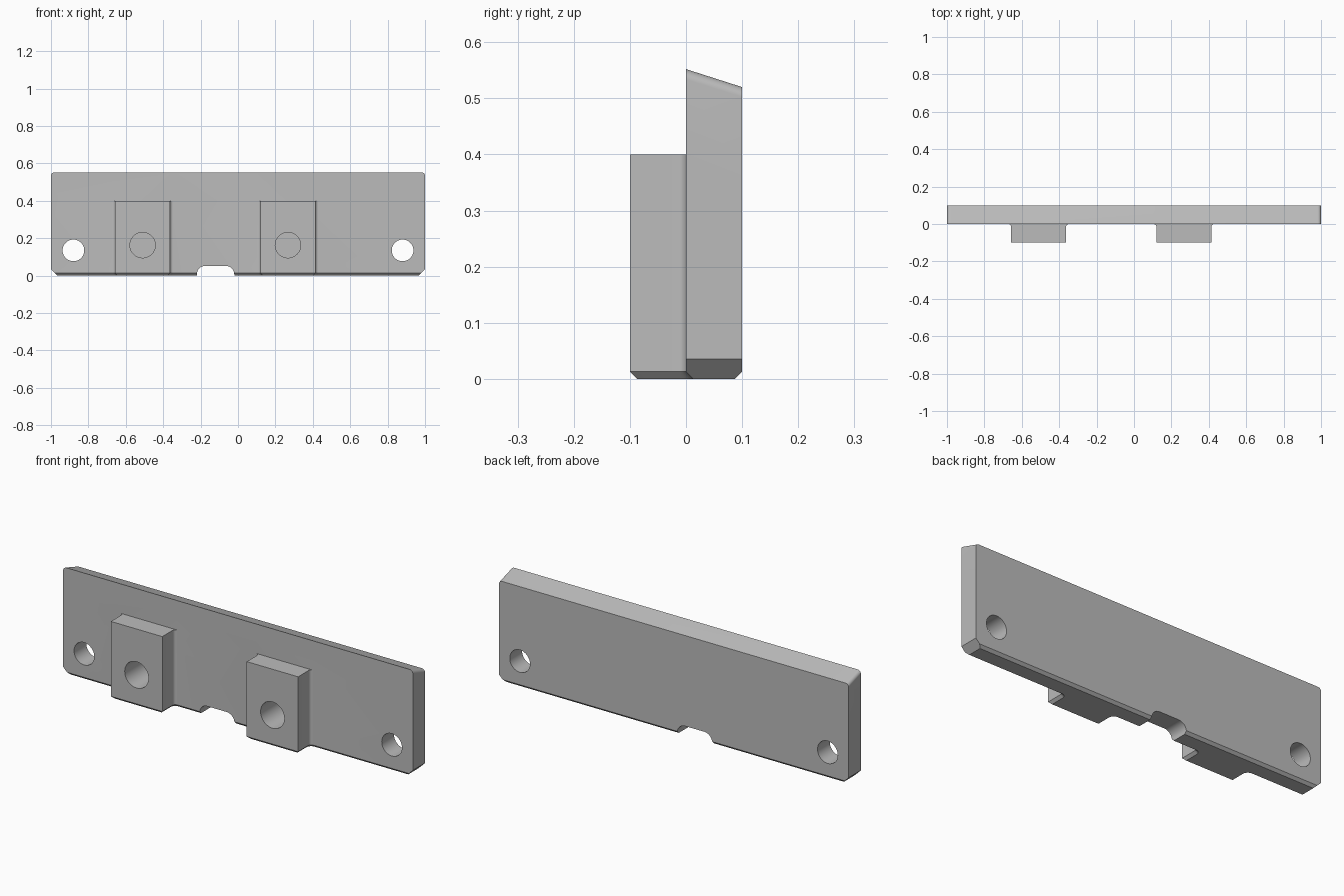
import bpy, bmesh, math
from mathutils import Vector

cube = bpy.data.objects.get("Cube")
if cube:
    bpy.data.objects.remove(cube, do_unlink=True)

CHAMFER, FILLET = 0.013, 0.015
BLOCKS = (-0.51, 0.267)
HALF = 0.147

grey = bpy.data.materials.new("plain grey")
grey.use_nodes = True
colour = (0.5, 0.5, 0.5, 1)
grey.diffuse_color = colour
grey.node_tree.nodes["Principled BSDF"].inputs["Base Color"].default_value = colour


def arc(cx, cy, r, start, end, steps=8):
    angles = [math.radians(start + (end - start) * i / steps) for i in range(steps + 1)]
    return [(cx + r * math.cos(a), cy + r * math.sin(a)) for a in angles]


def prism(name, outline, axis, low, high, chamfer=0):
    """Extrude a 2D outline along y or z, optionally chamfering the low end."""
    def place(p):
        return (p[0], p[1], low) if axis == "z" else (p[0], low, p[1])
    bm = bmesh.new()
    base = bm.faces.new([bm.verts.new(place(p)) for p in outline])
    out = bmesh.ops.extrude_face_region(bm, geom=[base], use_keep_orig=True)
    step = Vector((0, 0, high - low)) if axis == "z" else Vector((0, high - low, 0))
    bmesh.ops.translate(bm, vec=step,
                        verts=[v for v in out["geom"] if isinstance(v, bmesh.types.BMVert)])
    bmesh.ops.recalc_face_normals(bm, faces=bm.faces)
    if chamfer:
        bmesh.ops.inset_region(bm, faces=[base], thickness=chamfer, depth=0,
                               use_even_offset=True)
        for v in base.verts:
            v.co.z = low - chamfer
    mesh = bpy.data.meshes.new(name)
    bm.to_mesh(mesh)
    bm.free()
    mesh.materials.append(grey)
    obj = bpy.data.objects.new(name, mesh)
    bpy.context.collection.objects.link(obj)
    return obj


def cut(target, cutter, operation="DIFFERENCE"):
    cutter.hide_render = True
    bpy.context.view_layer.objects.active = target
    mod = target.modifiers.new("cut", "BOOLEAN")
    mod.operation, mod.solver, mod.object = operation, "EXACT", cutter
    bpy.ops.object.modifier_apply(modifier=mod.name)
    bpy.data.objects.remove(cutter, do_unlink=True)


# Plan outline: plate with two filleted mounting blocks
plan = [(-1, 0)]
for x in BLOCKS:
    left, right = x - HALF, x + HALF
    plan += arc(left - FILLET, -FILLET, FILLET, 90, 0, 6)
    plan += [(left, -0.1), (right, -0.1)]
    plan += arc(right + FILLET, -FILLET, FILLET, 180, 90, 6)
plan += [(1, 0), (1, 0.1), (-1, 0.1)]
plate = prism("mounting_plate", plan, "z", CHAMFER, 0.7, CHAMFER)

# Front outline: cut lower corners, rounded upper corners, rounded notch below
top, r, notch = 0.552, 0.018, 0.045
face = [(-0.915, -0.05), (-0.22, -0.05)]
face += arc(-0.22 + notch, 0.052 - notch, notch, 180, 90)
face += arc(-0.02 - notch, 0.052 - notch, notch, 90, 0)
face += [(-0.02, -0.05), (0.915, -0.05), (1, 0.035)]
face += arc(1 - r, top - r, r, 0, 90) + arc(r - 1, top - r, r, 90, 180) + [(-1, 0.035)]
shape = prism("front_shape", face, "y", -0.2, 0.2)
# Slope the top edge down towards the back
for v in shape.data.vertices:
    if v.co.z > 0.3:
        v.co.z -= 0.32 * v.co.y
cut(plate, shape, "INTERSECT")

# Lower the blocks below the plate's top
cut(plate, prism("block_top_cutter", [(-1.2, 0.4), (1.2, 0.4), (1.2, 0.9), (-1.2, 0.9)],
                 "y", -0.3, 0))

# Screw holes through the plate and blind holes in the blocks
for x in (-0.88, 0.88):
    cut(plate, prism("screw_hole", arc(x, 0.135, 0.058, 0, 360, 40)[:-1], "y", -0.2, 0.2))
for x in BLOCKS:
    cut(plate, prism("blind_hole", arc(x, 0.163, 0.068, 0, 360, 40)[:-1], "y", -0.2, 0.06))

bpy.ops.object.select_all(action="DESELECT")
plate.select_set(True)
bpy.context.view_layer.objects.active = plate
bpy.ops.object.shade_smooth_by_angle(angle=math.radians(25))
